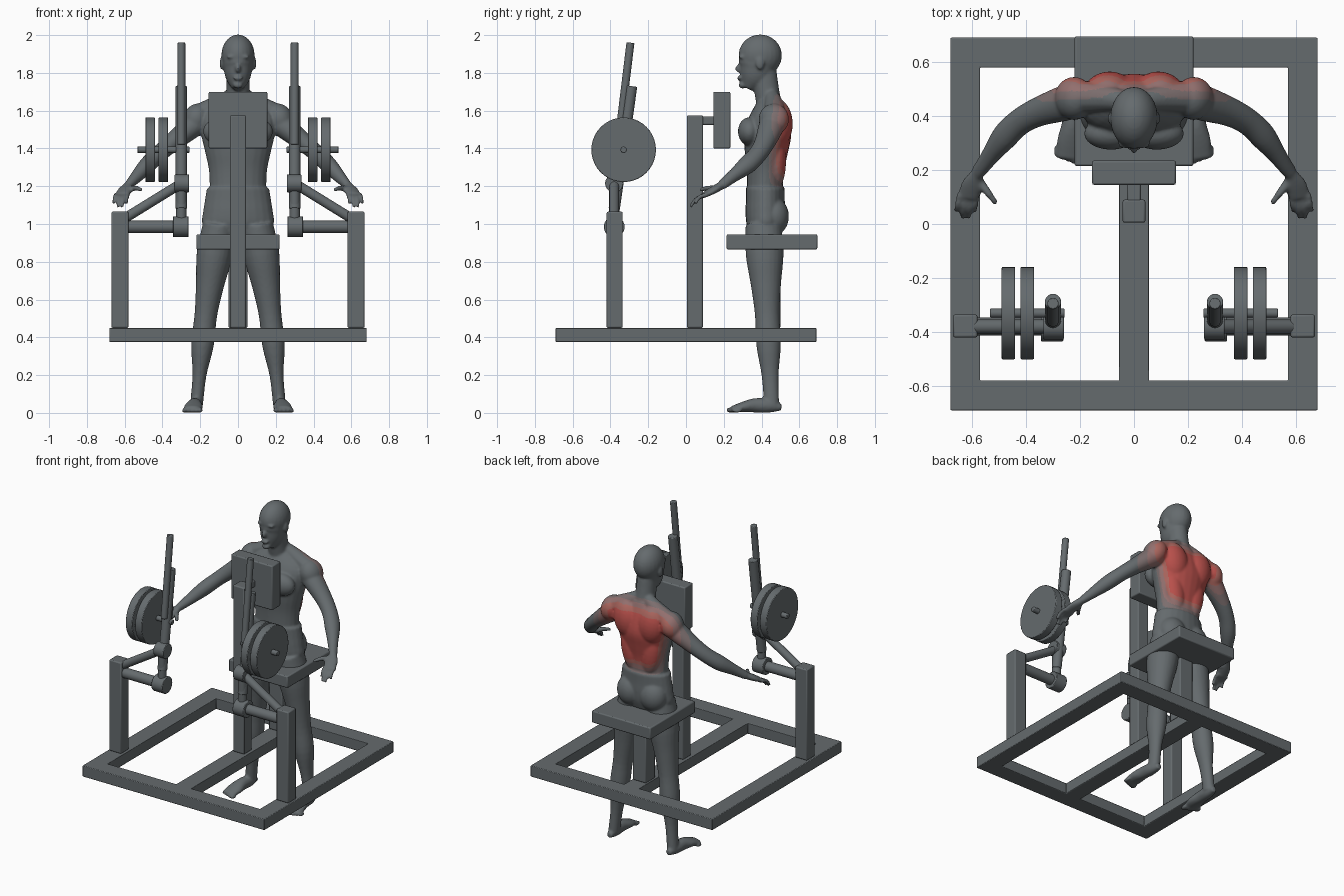
import bpy, bmesh, math
from mathutils import Vector, Matrix

cube = bpy.data.objects.get("Cube")
if cube:
    bpy.data.objects.remove(cube, do_unlink=True)


def material(name, red, green, blue):
    colour = (red, green, blue, 1)
    made = bpy.data.materials.new(name)
    made.use_nodes = True
    made.diffuse_color = colour
    made.node_tree.nodes["Principled BSDF"].inputs["Base Color"].default_value = colour
    return made


GREY = material("slate grey", .13, .147, .155)
ROSES = [material("dusty grey", .2, .155, .155), material("dusty rose", .29, .16, .155),
         material("soft red", .4, .13, .11), material("strong red", .48, .08, .07)]


def finish(name, bm, bevel=0):
    bmesh.ops.recalc_face_normals(bm, faces=bm.faces)
    mesh = bpy.data.meshes.new(name)
    bm.to_mesh(mesh)
    bm.free()
    mesh.materials.append(GREY)
    thing = bpy.data.objects.new(name, mesh)
    bpy.context.collection.objects.link(thing)
    mesh.shade_smooth()
    mesh.set_sharp_from_angle(angle=math.radians(35))
    if bevel:
        edges = thing.modifiers.new("soft edges", "BEVEL")
        edges.width, edges.segments, edges.limit_method = bevel, 2, "ANGLE"
    return thing


def box(name, low, high):
    low, high = Vector(low), Vector(high)
    bm = bmesh.new()
    place = Matrix.Translation((low + high) / 2) @ Matrix.Diagonal((*(high - low), 1))
    bmesh.ops.create_cube(bm, size=1, matrix=place)
    return finish(name, bm, .007)


def rod(name, start, end, radius):
    start, end = Vector(start), Vector(end)
    bm = bmesh.new()
    turn = (end - start).to_track_quat("Z", "Y").to_matrix().to_4x4()
    bmesh.ops.create_cone(bm, cap_ends=True, segments=40, radius1=radius, radius2=radius,
                          depth=(end - start).length, matrix=Matrix.Translation((start + end) / 2) @ turn)
    return finish(name, bm, .004)


# Base frame: flat plan with two openings, extruded upward
bm = bmesh.new()
columns, rows = [-.68, -.57, -.055, .055, .57, .68], [-.69, -.58, .58, .69]
grid = [[bm.verts.new((x, y, .375)) for y in rows] for x in columns]
for i, (left, right) in enumerate(zip(grid, grid[1:])):
    for j in range(len(rows) - 1):
        opening = j == 1 and i % 2 == 1
        if not opening:
            bm.faces.new((left[j], right[j], right[j + 1], left[j + 1]))
raised = bmesh.ops.extrude_face_region(bm, geom=bm.faces[:])["geom"]
bmesh.ops.translate(bm, vec=(0, 0, .075), verts=[v for v in raised if isinstance(v, bmesh.types.BMVert)])
finish("base_frame", bm, .004)

# Seat and chest support
FLOOR = .45
box("seat", (-.22, .215, .865), (.22, .695, .945))
box("seat_post", (-.05, .4, FLOOR), (.05, .5, .87))
box("chest_post", (-.042, .005, FLOOR), (.042, .09, 1.575))
box("chest_pad_arm", (-.025, .05, 1.525), (.025, .16, 1.57))
box("chest_pad", (-.155, .145, 1.4), (.155, .235, 1.7))

# Mirrored lever assemblies
pivot_y, pivot_z, collar_z, plate_y, plate_z = -.38, .985, 1.215, -.33, 1.393
for side, name in ((1, "left_"), (-1, "right_")):
    inner, outer = sorted((side * .58, side * .67))
    box(name + "upright", (inner, -.42, FLOOR), (outer, -.335, 1.065))
    lever = side * .3

    def crosswise(part, near, far, y, z, radius):
        rod(name + part, (side * near, y, z), (side * far, y, z), radius)

    crosswise("pivot_tube", .3, .59, pivot_y, pivot_z, .033)
    crosswise("pivot_collar", .262, .345, pivot_y, pivot_z, .055)
    crosswise("upper_collar", .26, .335, pivot_y, collar_z, .048)
    crosswise("plate_peg", .257, .533, plate_y, plate_z, .017)
    crosswise("inner_weight_plate", .37, .42, plate_y, plate_z, .171)
    crosswise("outer_weight_plate", .44, .49, plate_y, plate_z, .171)
    rod(name + "diagonal_brace", (side * .6, pivot_y, 1.03), (lever, pivot_y, collar_z), .026)
    rod(name + "lower_lever", (lever, pivot_y, pivot_z), (lever, pivot_y, collar_z), .027)
    rod(name + "lever_sleeve", (lever, pivot_y, 1.08), (lever, -.288, 1.73), .03)
    rod(name + "handle", (lever, -.36, 1.42), (lever, -.294, 1.96), .021)


def sample(values, t):
    """Smooth curve through evenly spaced values."""
    padded = [2 * values[0] - values[1], *values, 2 * values[-1] - values[-2]]
    spot = t * (len(values) - 1)
    i = min(int(spot), len(values) - 2)
    f = spot - i
    a, b, c, d = padded[i:i + 4]
    return b + f * (c - a + f * (2 * a - 5 * b + 4 * c - d + f * (3 * (b - c) + d - a))) / 2


# Figure: lofts and ellipsoids fused into one skin
body = bmesh.new()
FRONT_BACK, UP = Vector((0, 1, 0)), Vector((0, 0, 1))


def loft(path, widths, depths, reference=FRONT_BACK, steps=24, sides=24):
    path = [Vector(p) for p in path]
    centres = [sample(path, k / steps) for k in range(steps + 1)]
    loops = []
    for k, centre in enumerate(centres):
        along = (centres[min(k + 1, steps)] - centres[max(k - 1, 0)]).normalized()
        across = reference.cross(along).normalized()
        deep = along.cross(across)
        w, d = sample(widths, k / steps), sample(depths, k / steps)
        angles = [math.tau * n / sides for n in range(sides)]
        loops.append([body.verts.new(centre + across * w * math.cos(a) + deep * d * math.sin(a))
                      for a in angles])
    for p, q in zip(loops, loops[1:]):
        for n in range(sides):
            body.faces.new((p[n], p[n - 1], q[n - 1], q[n]))
    body.faces.new(loops[0])
    body.faces.new(loops[-1])


def tube(path, start, end, reference=FRONT_BACK):
    loft(path, (start, end), (start, end), reference, 8, 12)


def blob(centre, radii, tilt=0):
    place = Matrix.Translation(centre) @ Matrix.Rotation(tilt, 4, "Y") @ Matrix.Diagonal((*radii, 1))
    bmesh.ops.create_uvsphere(body, u_segments=24, v_segments=16, radius=1, matrix=place)


# Brow and ear
blob((.032, .297, 1.885), (.03, .018, .01))
blob((.087, .392, 1.85), (.01, .022, .034))
# Chest, shoulder blade, back, buttock, shoulder cap and neck slope
blob((.085, .335, 1.49), (.1, .06, .075))
blob((.09, .485, 1.53), (.095, .08, .13), .15)
blob((.075, .47, 1.34), (.07, .06, .17), .15)
blob((.085, .465, 1.04), (.09, .08, .1))
blob((.222, .465, 1.555), (.07, .08, .085), -.4)
tube([(.02, .45, 1.69), (.1, .465, 1.635), (.23, .47, 1.56)], .035, .065)

# Arm, palm, fingers and thumb
shoulder, elbow, wrist = (.19, .47, 1.56), (.42, .38, 1.37), (.58, .19, 1.205)
knuckles = Vector((.615, .1, 1.155))
loft([shoulder, elbow, wrist], (.07, .06, .05, .045, .045, .035, .023), (.07, .065, .055, .05, .05, .035, .027))
loft([wrist, knuckles], (.022, .04, .04), (.022, .02, .015), UP)
for spread in (-1.5, -.5, .5, 1.5):
    base = knuckles + Vector((spread * .02, .01, 0))
    tip = Vector((.625 + spread * .023, .02 + .013 * spread ** 2, 1.09 + .008 * spread ** 2))
    bend = (base + tip) / 2 + Vector((0, -.01, .01))
    tube([base, bend, tip], .013, .009, UP)
tube([(.575, .16, 1.185), (.54, .115, 1.19), (.51, .075, 1.18)], .018, .01, UP)

# Leg, foot and toes
loft([(.1, .41, 1), (.17, .43, .52), (.22, .453, .04)],
     (.085, .095, .075, .06, .06, .037, .034), (.095, .1, .08, .065, .065, .045, .04))
loft([(.22, .505, .03), (.23, .37, .04), (.24, .24, .02)],
     (.018, .035, .038, .05, .045), (.018, .036, .038, .028, .015), UP)
for toe in range(5):
    size = .015 - .001 * toe
    blob((.202 + .021 * toe, .238 + .008 * toe, size), (size, .026, size))

# Opposite side of every paired body part
copied = bmesh.ops.duplicate(body, geom=body.verts[:] + body.edges[:] + body.faces[:])["geom"]
bmesh.ops.scale(body, vec=(-1, 1, 1), verts=[v for v in copied if isinstance(v, bmesh.types.BMVert)])

# Trunks, torso, neck, face, skull, nose, lips and chin
loft([(0, .42, .94), (0, .42, 1.19)], (.15, .19, .185, .175, .165), (.08, .1, .105, .103, .103))
loft([(0, .415, 1.1), (0, .425, 1.385), (0, .45, 1.67)],
     (.155, .15, .155, .175, .195, .19, .075), (.095, .095, .1, .115, .125, .1, .055))
loft([(0, .45, 1.58), (0, .41, 1.8)], (.07, .062, .06), (.07, .066, .07))
loft([(0, .325, 1.718), (0, .375, 1.82), (0, .38, 1.92)], (.028, .062, .076, .08, .06), (.03, .075, .095, .1, .07))
blob((0, .393, 1.892), (.088, .115, .111))
blob((0, .285, 1.823), (.015, .024, .024))
blob((0, .284, 1.772), (.026, .014, .012))
blob((0, .3, 1.735), (.026, .022, .018))

skin = finish("figure", body)
fuse = skin.modifiers.new("fuse", "REMESH")
fuse.mode, fuse.voxel_size = "VOXEL", .0075
soften = skin.modifiers.new("soften", "SMOOTH")
soften.factor, soften.iterations = .5, 4
bpy.context.view_layer.update()
fused = bpy.data.meshes.new_from_object(skin.evaluated_get(bpy.context.evaluated_depsgraph_get()))
skin.modifiers.clear()
skin.data = fused
fused.materials.clear()
for shade in [GREY] + ROSES:
    fused.materials.append(shade)
fused.shade_smooth()


def ramp(value, zero, one):
    return max(0, min(1, (value - zero) / (one - zero)))


# Highlighted back muscles fade outward in bands
for face in fused.polygons:
    x, y, z = face.center
    rear = ramp(y, .43, .52) * ramp(face.normal.y, -.5, .3)
    score = rear * ramp(z, 1.185, 1.3) * ramp(z, 1.7, 1.57) * ramp(abs(x), .4, .14)
    face.material_index = sum(score > limit for limit in (.06, .25, .5, .75))
